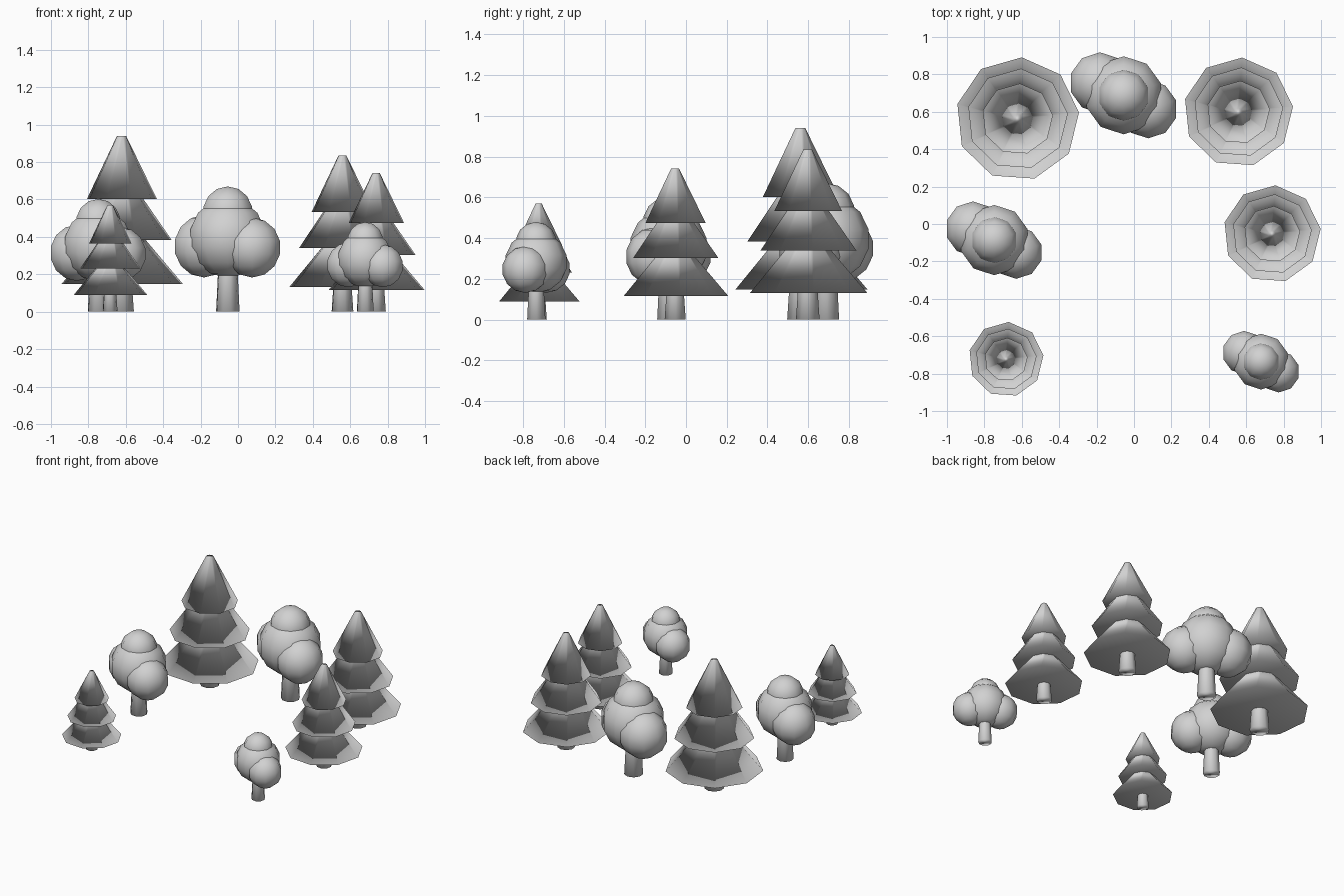
import bpy
import bmesh
import math
from mathutils import Matrix, Vector

cube = bpy.data.objects.get("Cube")
if cube:
    bpy.data.objects.remove(cube, do_unlink=True)

GREY = (0.64, 0.64, 0.64, 1.0)
grey = bpy.data.materials.new("plain_grey")
grey.use_nodes = True
grey.diffuse_color = GREY
grey.node_tree.nodes["Principled BSDF"].inputs["Base Color"].default_value = GREY


def add_part(name, bm, location):
    """Turn a bmesh into a smooth shaded object."""
    for face in bm.faces:
        face.smooth = True
    mesh = bpy.data.meshes.new(name)
    bm.to_mesh(mesh)
    bm.free()
    mesh.materials.append(grey)
    obj = bpy.data.objects.new(name, mesh)
    obj.location = location
    bpy.context.collection.objects.link(obj)
    return obj


def frustum(name, x, y, z, height, r_bottom, r_top, sides):
    """Capped cone section standing on z, with one corner just off the x axis."""
    bm = bmesh.new()
    rings = []
    for r, level in ((r_bottom, 0), (r_top, height)):
        ring = []
        for i in range(sides):
            a = math.radians(6) + math.tau * i / sides
            ring.append(bm.verts.new((r * math.cos(a), r * math.sin(a), level)))
        rings.append(ring)
    low, high = rings
    for i in range(sides):
        j = (i + 1) % sides
        bm.faces.new((low[i], low[j], high[j], high[i]))
    bm.faces.new(low[::-1])
    bm.faces.new(high)
    obj = add_part(name, bm, (x, y, z))
    # large faces dominate the shading, so wide rims follow their base
    mod = obj.modifiers.new("area_shading", 'WEIGHTED_NORMAL')
    mod.mode = 'FACE_AREA'
    mod.weight = 50
    mod.keep_sharp = False
    return obj


def leaf_ball(name, location, radius):
    """Coarse ball with a corner toward the back."""
    bm = bmesh.new()
    bmesh.ops.create_uvsphere(bm, u_segments=10, v_segments=7, radius=radius)
    # turn so that a corner of the widest ring lies on the y axis
    v = max(bm.verts, key=lambda p: (round(p.co.xy.length, 4), p.co.y))
    turn = math.pi / 2 - math.atan2(v.co.y, v.co.x)
    bmesh.ops.rotate(bm, verts=bm.verts, cent=(0, 0, 0),
                     matrix=Matrix.Rotation(turn, 3, 'Z'))
    return add_part(name, bm, location)


# Tier proportions as fractions of tree height: base level, base radius
TIERS = (("lower", 0.157, 0.352), ("middle", 0.407, 0.288), ("upper", 0.64, 0.203))


def conifer(label, x, y, h):
    frustum(f"{label}_trunk", x, y, 0, 0.3 * h, 0.071 * h, 0.05 * h, 9)
    for tier, level, radius in TIERS:
        frustum(f"{label}_{tier}_tier", x, y, level * h, 0.36 * h,
                radius * h, 0.13 * radius * h, 9)


# Crown balls of a full size round tree: offset and radius
CROWN = (
    ("main", (0, 0, 0.395), 0.214),
    ("top", (0, 0, 0.53), 0.14),
    ("left", (0.131, -0.074, 0.343), 0.16),
    ("right", (-0.127, 0.067, 0.35), 0.167),
)


def round_tree(label, x, y, s):
    frustum(f"{label}_trunk", x, y, 0, 0.32 * s, 0.064 * s, 0.048 * s, 9)
    for part, offset, radius in CROWN:
        leaf_ball(f"{label}_{part}_crown", Vector((x, y, 0)) + Vector(offset) * s, radius * s)


# Conifers
conifer("tall_conifer", -0.623, 0.561, 0.94)
conifer("back_left_conifer", 0.558, 0.597, 0.834)
conifer("left_conifer", 0.738, -0.054, 0.742)
conifer("small_conifer", -0.684, -0.724, 0.57)

# Round trees
round_tree("back_round_tree", -0.055, 0.688, 1.0)
round_tree("right_round_tree", -0.747, -0.086, 0.9)
round_tree("front_round_tree", 0.68, -0.736, 0.715)
